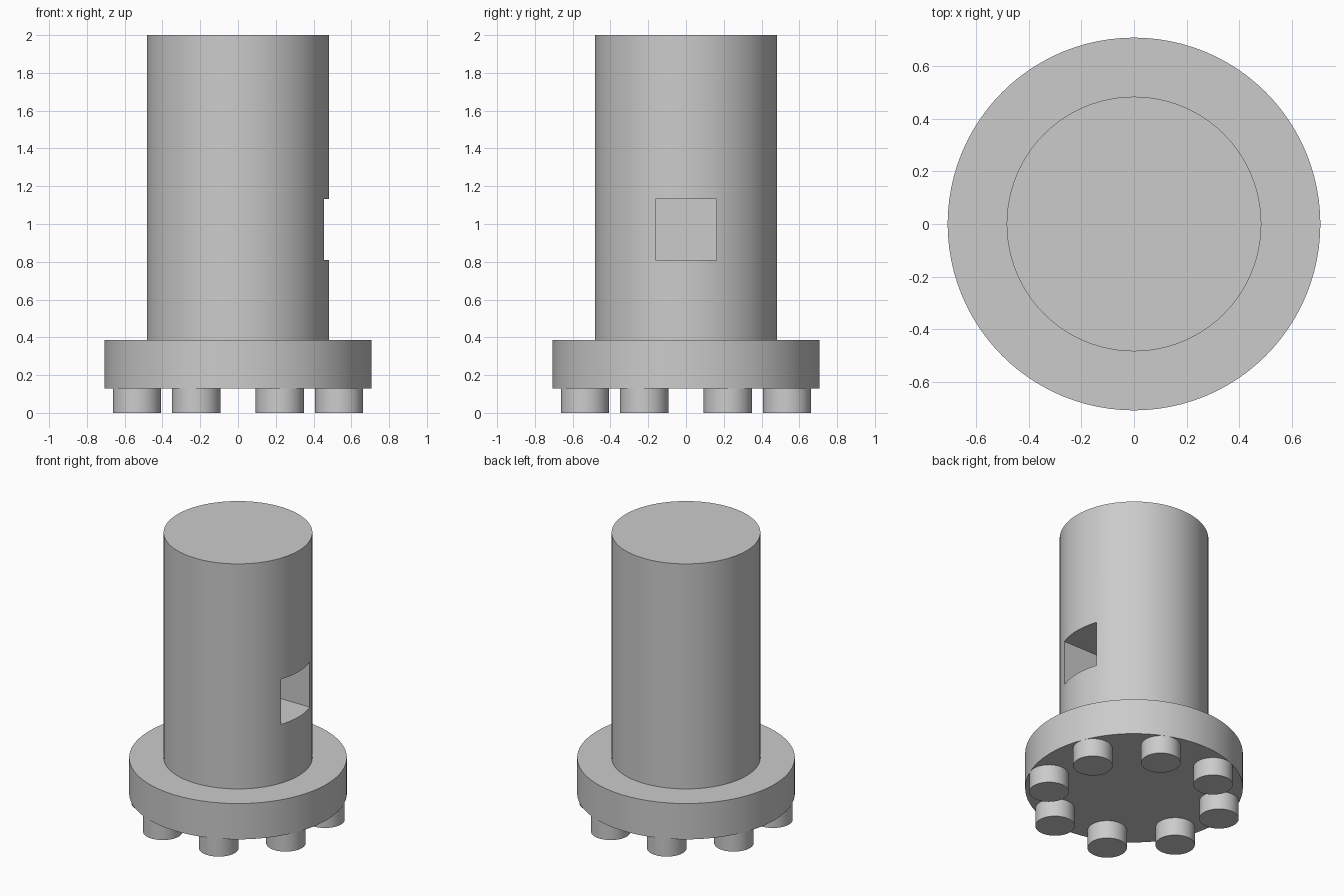
import bpy
import math

cube = bpy.data.objects.get("Cube")
if cube:
    bpy.data.objects.remove(cube, do_unlink=True)

# Single plain grey
grey = bpy.data.materials.new("plain_grey")
grey.use_nodes = True
colour = (0.6, 0.6, 0.6, 1)
grey.diffuse_color = colour
grey.node_tree.nodes["Principled BSDF"].inputs["Base Color"].default_value = colour


def cylinder(name, radius, bottom, top, x=0, y=0, sides=96):
    bpy.ops.mesh.primitive_cylinder_add(
        vertices=sides, radius=radius, depth=top - bottom,
        location=(x, y, (bottom + top) / 2))
    obj = bpy.context.object
    obj.name = name
    obj.data.materials.append(grey)
    return obj


def smooth(obj):
    bpy.ops.object.select_all(action="DESELECT")
    obj.select_set(True)
    bpy.context.view_layer.objects.active = obj
    bpy.ops.object.shade_smooth_by_angle(angle=math.radians(30))


FLANGE_BOTTOM, FLANGE_TOP = 0.13, 0.387
SHAFT_RADIUS, FLANGE_RADIUS, STUD_RADIUS = 0.483, 0.707, 0.128

# Shaft with a square blind pocket on its left side
shaft = cylinder("shaft", SHAFT_RADIUS, FLANGE_TOP, 2)
pocket_side = 0.323
bpy.ops.mesh.primitive_cube_add(size=1, location=(0.41, 0, 0.97))
cutter = bpy.context.object
cutter.name = "pocket_cutter"
cutter.dimensions = (0.5, pocket_side, pocket_side)
cutter.data.materials.append(grey)
bpy.ops.object.transform_apply(location=False, rotation=False, scale=True)
cutter.hide_render = True

cut = shaft.modifiers.new("pocket", "BOOLEAN")
cut.operation = "DIFFERENCE"
cut.solver = "EXACT"
cut.object = cutter
bpy.context.view_layer.objects.active = shaft
bpy.ops.object.modifier_apply(modifier=cut.name)
bpy.data.objects.remove(cutter, do_unlink=True)
smooth(shaft)

# Wide flange at the foot of the shaft
smooth(cylinder("flange", FLANGE_RADIUS, FLANGE_BOTTOM, FLANGE_TOP))

# Ring of studs under the flange, flush with its rim
ring = FLANGE_RADIUS - STUD_RADIUS
for i in range(8):
    angle = math.radians(22.5 + 45 * i)
    smooth(cylinder(f"stud_{i + 1}", STUD_RADIUS, 0, FLANGE_BOTTOM,
                    ring * math.cos(angle), ring * math.sin(angle), sides=48))
